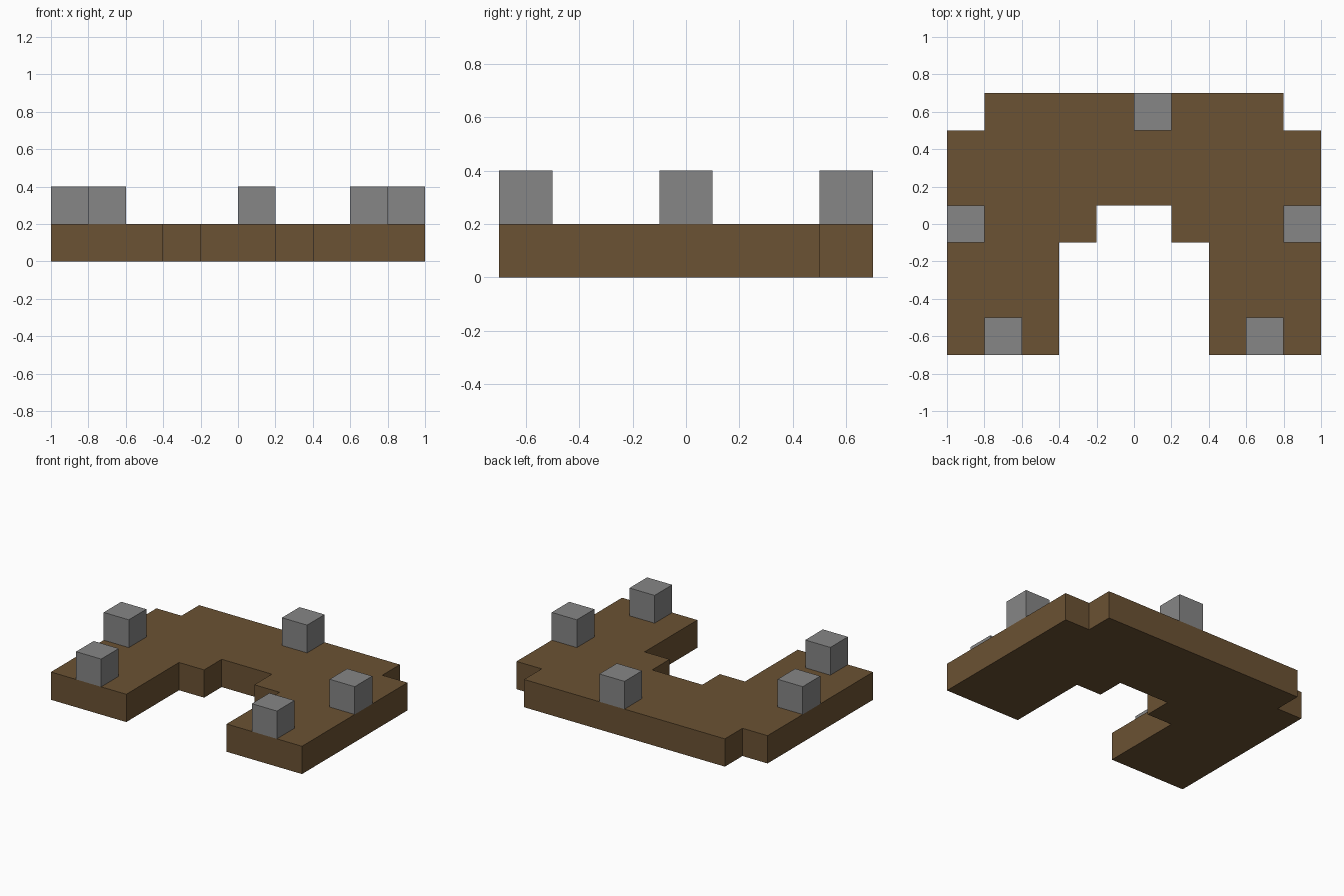
import bpy
import bmesh

default_cube = bpy.data.objects.get("Cube")
if default_cube:
    bpy.data.objects.remove(default_cube, do_unlink=True)

UNIT = 0.2  # edge of one block


def make_material(name, rgb):
    mat = bpy.data.materials.new(name)
    mat.use_nodes = True
    color = (*rgb, 1.0)
    mat.diffuse_color = color
    mat.node_tree.nodes["Principled BSDF"].inputs["Base Color"].default_value = color
    return mat


def add_object(name, bm, mat, location=(0, 0, 0)):
    bmesh.ops.recalc_face_normals(bm, faces=bm.faces)
    mesh = bpy.data.meshes.new(name)
    bm.to_mesh(mesh)
    bm.free()
    mesh.materials.append(mat)
    obj = bpy.data.objects.new(name, mesh)
    obj.location = location
    bpy.context.collection.objects.link(obj)
    return obj


def add_block(name, x, y):
    bm = bmesh.new()
    bmesh.ops.create_cube(bm, size=UNIT)
    return add_object(name, bm, stone, (x, y, UNIT * 1.5))


brown = make_material("brown wood", (0.147, 0.084, 0.033))
stone = make_material("grey stone", (0.238, 0.238, 0.238))

# Stepped horseshoe slab: left half outline, mirrored and extruded upward
half = [(0.2, 0.1), (0.2, -0.1), (0.4, -0.1), (0.4, -0.7),
        (1, -0.7), (1, 0.5), (0.8, 0.5), (0.8, 0.7)]
outline = half + [(-x, y) for x, y in reversed(half)]
bm = bmesh.new()
base = bm.faces.new([bm.verts.new((x, y, 0)) for x, y in outline])
top = bmesh.ops.extrude_face_region(bm, geom=[base], use_keep_orig=True)
bmesh.ops.translate(bm, vec=(0, 0, UNIT),
                    verts=[v for v in top["geom"] if isinstance(v, bmesh.types.BMVert)])
add_object("base_slab", bm, brown)

# Blocks standing on the slab
for side, sign in (("left", 1), ("right", -1)):
    add_block(f"front_{side}_block", sign * 0.7, -0.6)
    add_block(f"middle_{side}_block", sign * 0.9, 0)
add_block("back_block", 0.1, 0.6)
